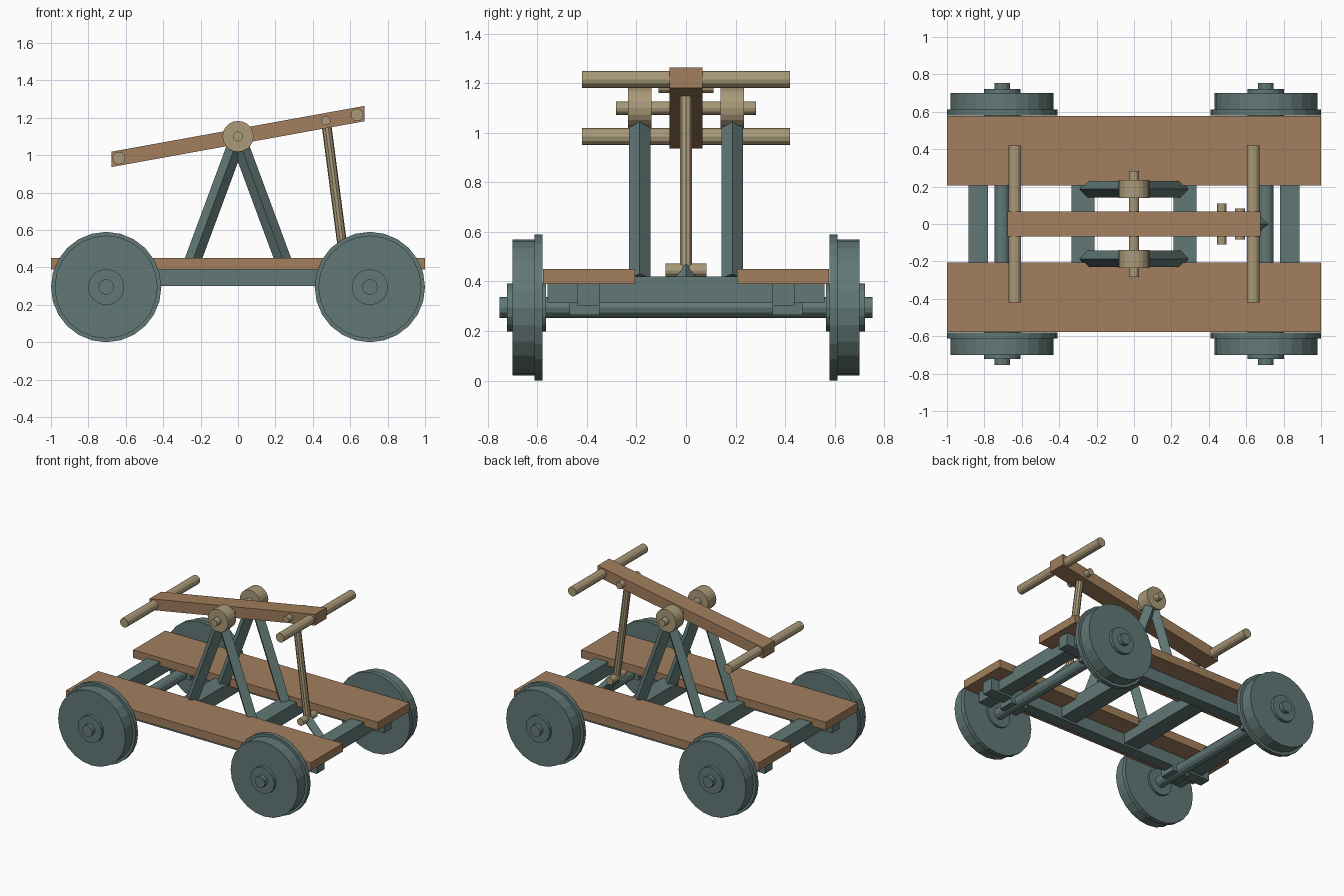
import bpy
import math
from mathutils import Vector, Matrix

if "Cube" in bpy.data.objects:
    bpy.data.objects.remove(bpy.data.objects["Cube"])


def material(name, rgb):
    m = bpy.data.materials.new(name)
    m.diffuse_color = (*rgb, 1)
    m.use_nodes = True
    m.node_tree.nodes["Principled BSDF"].inputs["Base Color"].default_value = m.diffuse_color
    return m


IRON = material("painted_iron", (0.12, 0.19, 0.18))
WOOD = material("plank_wood", (0.36, 0.21, 0.11))
PALE = material("pale_wood", (0.40, 0.32, 0.19))


def mesh_object(name, verts, faces, mat):
    me = bpy.data.meshes.new(name)
    me.from_pydata(verts, [], faces)
    me.materials.append(mat)
    ob = bpy.data.objects.new(name, me)
    bpy.context.collection.objects.link(ob)
    return ob


def box(name, x, y, z, mat, shear=0.0):
    """Box from (min, max) ranges; shear raises z along x."""
    v = [(a, b, c + shear * a) for a in x for b in y for c in z]
    f = [(0, 1, 3, 2), (4, 6, 7, 5), (0, 4, 5, 1),
         (2, 3, 7, 6), (0, 2, 6, 4), (1, 5, 7, 3)]
    return mesh_object(name, v, f, mat)


def rod(name, a, b, r, mat, n=12):
    """n-sided cylinder from a to b."""
    a, b = Vector(a), Vector(b)
    w = (b - a).normalized()
    u = w.cross(Vector((0, 1, 0)))
    u = Vector((0, 0, 1)) if u.length < 0.01 else u.normalized()
    t = w.cross(u)
    ring = [r * (math.cos(2 * math.pi * i / n) * u + math.sin(2 * math.pi * i / n) * t)
            for i in range(n)]
    v = [a + p for p in ring] + [b + p for p in ring]
    f = [(i, (i + 1) % n, n + (i + 1) % n, n + i) for i in range(n)]
    f += [tuple(range(n - 1, -1, -1)), tuple(range(n, 2 * n))]
    return mesh_object(name, v, f, mat)


def span(s, lo, hi):
    return tuple(sorted((s * lo, s * hi)))


AX, AZ = 0.705, 0.295   # wheel axle position
PIVOT = 1.10            # height of the pump beam pivot
SLOPE = 0.181           # tilt of the pump beam

for sy, side in ((-1, "front"), (1, "back")):
    # decks and long frame rails
    box(f"{side}_deck", (-1, 1), span(sy, 0.205, 0.577), (0.39, 0.45), WOOD)
    box(f"{side}_rail", (-0.95, 0.95), span(sy, 0.35, 0.437), (0.30, 0.392), IRON)

    # pivot bearing
    rod(f"{side}_pivot_bearing", (0, sy * 0.14, PIVOT), (0, sy * 0.235, PIVOT), 0.083, PALE, 20)

    for sx, end in ((-1, "left"), (1, "right")):
        tag = f"{side}_{end}"
        # wheel: flange, tread and hub
        for part, y0, y1, r, n in (("flange", 0.58, 0.612, 0.295, 24),
                                   ("tread", 0.60, 0.70, 0.275, 24),
                                   ("hub", 0.565, 0.723, 0.097, 16)):
            rod(f"{tag}_wheel_{part}", (sx * AX, sy * y0, AZ), (sx * AX, sy * y1, AZ), r, IRON, n)
        # axle box under the rail
        box(f"{tag}_axle_box", span(sx, AX - 0.07, AX + 0.07), span(sy, 0.35, 0.47),
            (0.265, 0.36), IRON)
        # A-frame leg
        rod(f"{tag}_frame_leg", (sx * 0.25, sy * 0.187, 0.415), (sx * 0.022, sy * 0.187, 1.03),
            0.044, IRON, 4)

for sx, end in ((-1, "left"), (1, "right")):
    # axle and cross beams
    rod(f"{end}_axle", (sx * AX, -0.753, AZ), (sx * AX, 0.753, AZ), 0.042, IRON)
    box(f"{end}_end_beam", span(sx, 0.78, 0.885), (-0.56, 0.56), (0.315, 0.42), IRON)
    box(f"{end}_middle_beam", span(sx, 0.21, 0.335), (-0.40, 0.40), (0.315, 0.42), IRON)
    # pump handle
    hx, hz = sx * 0.637, PIVOT + SLOPE * sx * 0.637
    rod(f"{end}_handle", (hx, -0.42, hz), (hx, 0.42, hz), 0.034, PALE)

# pump beam and pivot
box("pump_beam", (-0.676, 0.676), (-0.067, 0.067), (PIVOT - 0.041, PIVOT + 0.041), WOOD, SLOPE)
rod("pivot_shaft", (0, -0.283, PIVOT), (0, 0.283, PIVOT), 0.027, PALE)

# connecting rod, pins and crank
top, low = (0.47, PIVOT + SLOPE * 0.47), (0.567, 0.445)
rod("connecting_rod", (top[0], 0, top[1]), (low[0], 0, low[1]), 0.026, PALE, 10)
rod("upper_pin", (top[0], -0.11, top[1]), (top[0], 0.11, top[1]), 0.025, PALE)
rod("crank_pin", (low[0], -0.083, low[1]), (low[0], 0.083, low[1]), 0.027, PALE)
rod("crank_arm", (AX, 0, AZ), (low[0], 0, low[1]), 0.038, IRON, 4)
